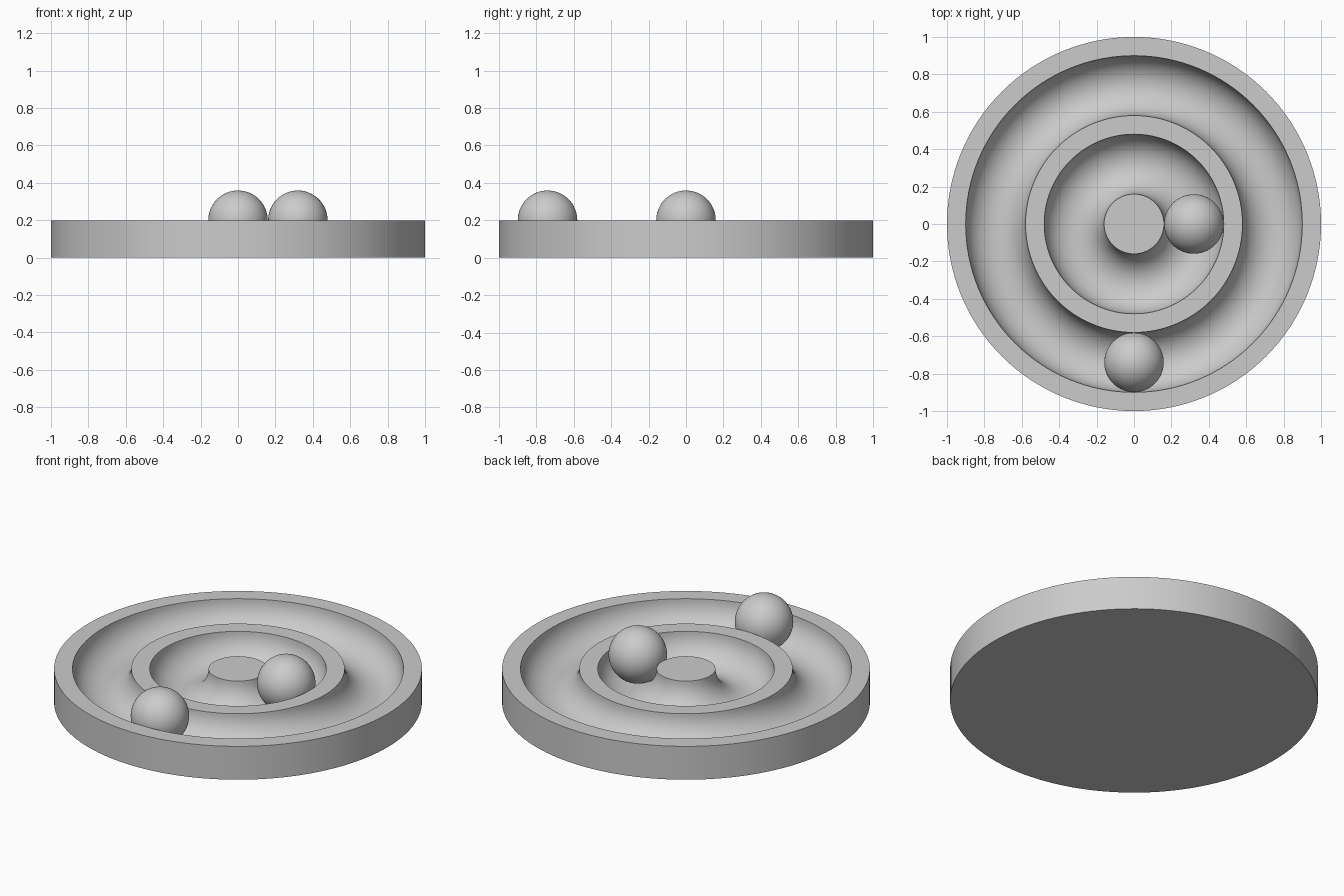
import bpy, bmesh
from math import pi, sin, cos, radians
from mathutils import Vector

cube = bpy.data.objects.get("Cube")
if cube:
    bpy.data.objects.remove(cube, do_unlink=True)

HEIGHT = 0.2      # disc thickness, also the height of the ball centres
GROOVE = 0.16     # groove radius
TRACKS = (0.32, 0.74)
SEGMENTS = 128

grey = bpy.data.materials.new("plain grey")
grey.use_nodes = True
colour = (0.6, 0.6, 0.6, 1)
grey.diffuse_color = colour
grey.node_tree.nodes["Principled BSDF"].inputs["Base Color"].default_value = colour


def finish(obj, name):
    obj.name = name
    obj.data.materials.clear()
    obj.data.materials.append(grey)
    bpy.ops.object.select_all(action="DESELECT")
    obj.select_set(True)
    bpy.context.view_layer.objects.active = obj
    bpy.ops.object.shade_smooth_by_angle(angle=radians(30))


# Grooved disc: half section with two semicircular troughs, spun round z
profile = [(0, HEIGHT)]
for track in TRACKS:
    for i in range(25):
        a = pi * i / 24
        profile.append((track - GROOVE * cos(a), HEIGHT - GROOVE * sin(a)))
profile += [(1, HEIGHT), (1, 0), (0, 0)]

bm = bmesh.new()
verts = [bm.verts.new((r, 0, z)) for r, z in profile]
edges = [bm.edges.new(pair) for pair in zip(verts, verts[1:])]
bmesh.ops.spin(bm, geom=verts + edges, cent=(0, 0, 0), axis=(0, 0, 1),
               angle=2 * pi, steps=SEGMENTS, use_merge=True)
bmesh.ops.remove_doubles(bm, verts=bm.verts, dist=1e-5)
bmesh.ops.recalc_face_normals(bm, faces=bm.faces)
mesh = bpy.data.meshes.new("grooved_disc")
bm.to_mesh(mesh)
bm.free()
disc = bpy.data.objects.new("grooved_disc", mesh)
bpy.context.collection.objects.link(disc)
finish(disc, "grooved_disc")

# One ball resting in each groove
for name, direction, track in (("inner_ball", Vector((1, 0, 0)), TRACKS[0]),
                               ("outer_ball", Vector((0, -1, 0)), TRACKS[1])):
    bpy.ops.mesh.primitive_uv_sphere_add(segments=64, ring_count=32, radius=GROOVE - 0.001,
                                         location=direction * track + Vector((0, 0, HEIGHT)))
    finish(bpy.context.object, name)
